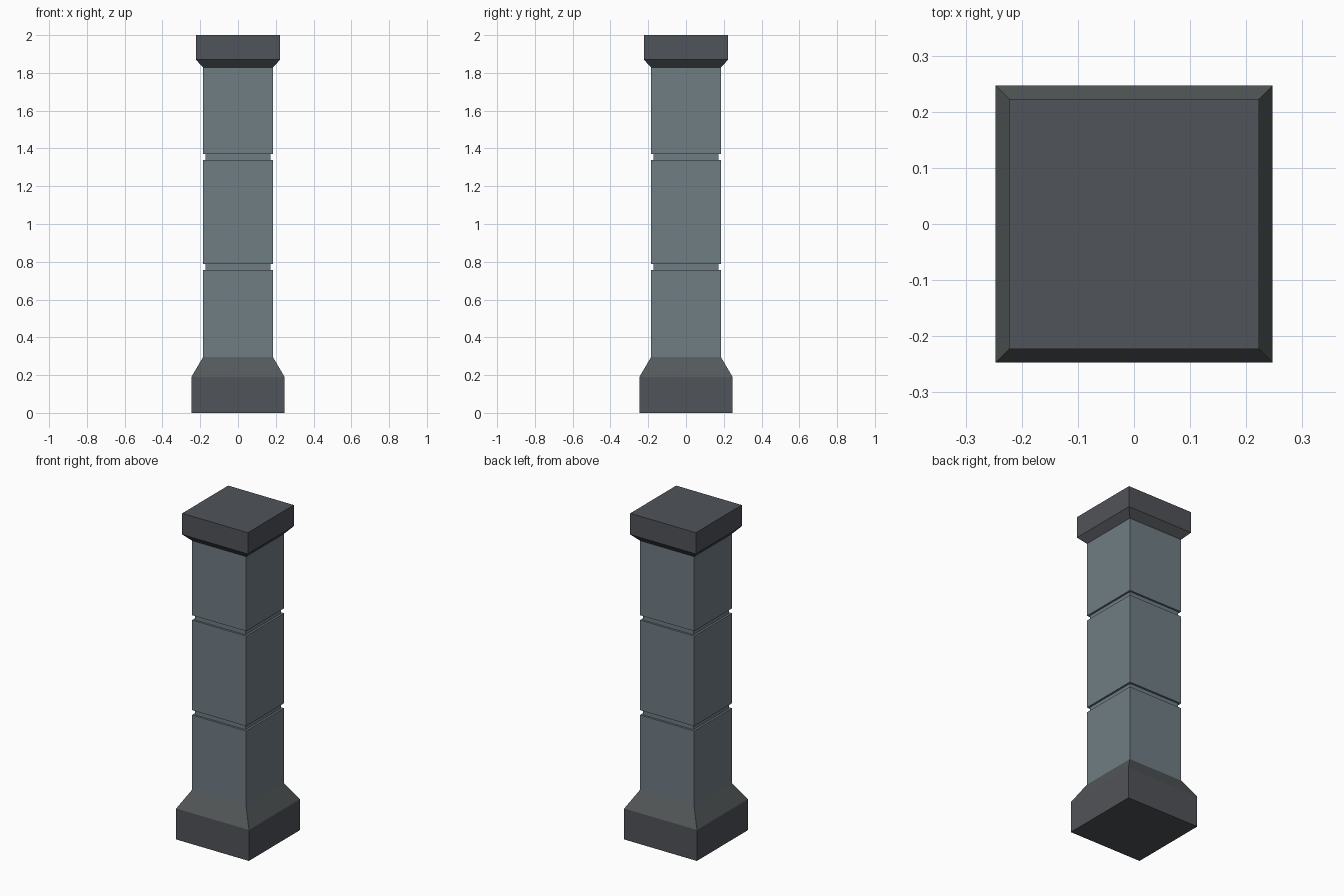
import bpy, bmesh

if "Cube" in bpy.data.objects:
    bpy.data.objects.remove(bpy.data.objects["Cube"])


def material(name, rgb):
    m = bpy.data.materials.new(name)
    lin = [(c / 255 / 12.92) if c < 10 else ((c / 255 + 0.055) / 1.055) ** 2.4 for c in rgb]
    m.diffuse_color = (*lin, 1)
    m.use_nodes = True
    m.node_tree.nodes["Principled BSDF"].inputs["Base Color"].default_value = m.diffuse_color
    return m


DARK = material("dark stone", (80, 83, 88))
SLOPE = material("weathered stone", (84, 89, 91))
SHAFT = material("blue grey stone", (112, 125, 132))


def square_stack(name, profile, mats, rule=lambda z: 0):
    """Loft square rings (half width, z) into a closed solid."""
    bm = bmesh.new()
    rings = [[bm.verts.new((sx * h, sy * h, z))
              for sx, sy in ((-1, -1), (1, -1), (1, 1), (-1, 1))] for h, z in profile]
    for a, b in zip(rings, rings[1:]):
        for i in range(4):
            j = (i + 1) % 4
            bm.faces.new((a[i], a[j], b[j], b[i]))
    bm.faces.new(rings[0][::-1])
    bm.faces.new(rings[-1])
    for f in bm.faces:
        f.material_index = rule(f.calc_center_median().z)
    me = bpy.data.meshes.new(name)
    bm.to_mesh(me)
    bm.free()
    for m in mats:
        me.materials.append(m)
    ob = bpy.data.objects.new(name, me)
    bpy.context.collection.objects.link(ob)


# Plinth with sloped shoulder
square_stack("base", [(0.247, 0), (0.247, 0.19), (0.184, 0.297)], [DARK, SLOPE],
             lambda z: 1 if 0.2 < z < 0.29 else 0)

# Shaft with two recessed joints
W, G = 0.184, 0.172
shaft = [(W, 0.297)]
for z in (0.757, 1.34):
    shaft += [(W, z), (G, z), (G, z + 0.03), (W, z + 0.03)]
shaft.append((W, 1.828))
square_stack("shaft", shaft, [SHAFT])

# Cap with chamfered underside
square_stack("cap", [(0.184, 1.828), (0.223, 1.87), (0.223, 2.0)], [DARK])
